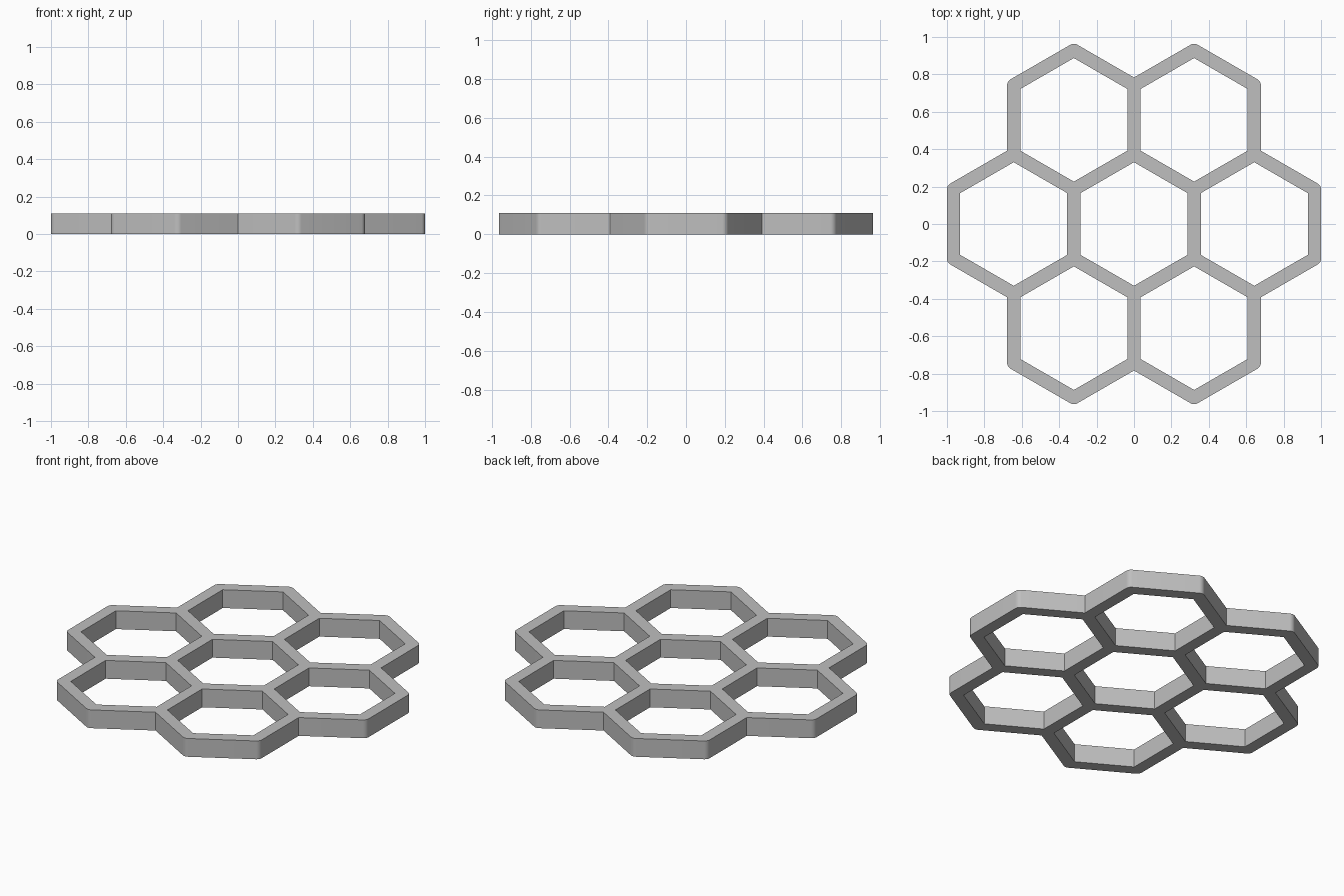
import bpy
import bmesh
from math import radians, sqrt
from mathutils import Matrix, Vector

cube = bpy.data.objects.get("Cube")
if cube:
    bpy.data.objects.remove(cube, do_unlink=True)

PITCH = 0.643           # distance between cell centres
WALL = 0.071            # wall thickness
HEIGHT = 0.11
RADIUS = PITCH / sqrt(3)
ARC_STEPS = 8


def polar(angle, length):
    return Matrix.Rotation(radians(angle), 3, 'Z') @ Vector((length, 0, 0))


def add_loop(bm, points):
    verts = [bm.verts.new(p) for p in points]
    for a, b in zip(verts, verts[1:] + verts[:1]):
        bm.edges.new((a, b))


bm = bmesh.new()

# Outer outline: rounded outer corners, sharp notches between cells
outline = []
for turn in range(0, 360, 60):
    centre = polar(turn, PITCH)
    for side in (-30, 30):
        corner = centre + polar(turn + side, RADIUS)
        for i in range(ARC_STEPS + 1):
            normal = turn + side - 30 + 60 * i / ARC_STEPS
            outline.append(corner + polar(normal, WALL / 2))
    notch = centre + polar(turn + 90, RADIUS)
    outline.append(notch + polar(turn + 30, WALL / sqrt(3)))
add_loop(bm, outline)

# Seven hexagonal openings
hole_radius = (PITCH - WALL) / sqrt(3)
for centre in [Vector()] + [polar(a, PITCH) for a in range(0, 360, 60)]:
    add_loop(bm, [centre + polar(a, hole_radius) for a in range(30, 390, 60)])

# Fill the plate and raise it
bmesh.ops.triangle_fill(bm, use_beauty=True, edges=bm.edges[:], normal=(0, 0, 1))
raised = bmesh.ops.extrude_face_region(bm, geom=bm.faces[:], use_keep_orig=True)
top = [g for g in raised["geom"] if isinstance(g, bmesh.types.BMVert)]
bmesh.ops.translate(bm, verts=top, vec=(0, 0, HEIGHT))
bmesh.ops.recalc_face_normals(bm, faces=bm.faces[:])

mesh = bpy.data.meshes.new("honeycomb_frame")
bm.to_mesh(mesh)
bm.free()
frame = bpy.data.objects.new("honeycomb_frame", mesh)
bpy.context.collection.objects.link(frame)

# Plain grey finish
grey = bpy.data.materials.new("light_grey")
grey.use_nodes = True
colour = (0.52, 0.52, 0.52, 1)
grey.diffuse_color = colour
for node in grey.node_tree.nodes:
    if node.type == 'BSDF_PRINCIPLED':
        node.inputs["Base Color"].default_value = colour
mesh.materials.append(grey)

bpy.ops.object.select_all(action='DESELECT')
frame.select_set(True)
bpy.context.view_layer.objects.active = frame
bpy.ops.object.shade_smooth_by_angle(angle=radians(30))
